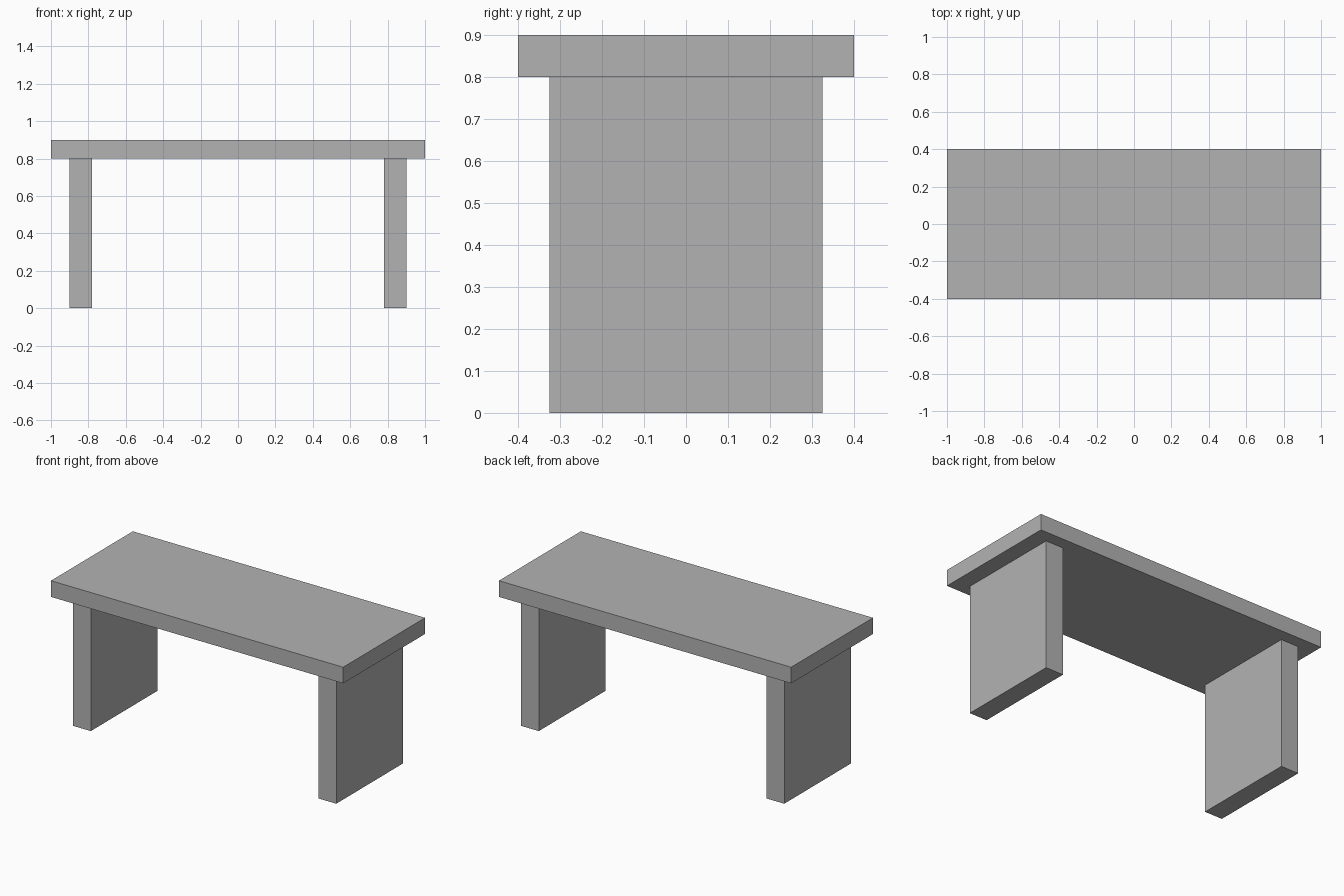
import bpy

# Remove the default cube
cube = bpy.data.objects.get("Cube")
if cube:
    bpy.data.objects.remove(cube, do_unlink=True)

# Single plain grey material
GREY = (0.45, 0.45, 0.45, 1.0)
grey = bpy.data.materials.new("plain_grey")
grey.use_nodes = True
grey.diffuse_color = GREY
bsdf = next(n for n in grey.node_tree.nodes if n.type == 'BSDF_PRINCIPLED')
bsdf.inputs["Base Color"].default_value = GREY

# Main dimensions
HEIGHT = 0.90
SLAB = 0.10
LEG_HEIGHT = HEIGHT - SLAB


def box(name, size, centre):
    """Add a sharp-edged box with its size baked into the mesh."""
    bpy.ops.mesh.primitive_cube_add(size=1, location=centre)
    obj = bpy.context.object
    obj.name = obj.data.name = name
    obj.scale = size
    bpy.ops.object.transform_apply(location=False, rotation=False, scale=True)
    obj.data.materials.append(grey)
    return obj


# Bench top
box("bench_top", (2.0, 0.80, SLAB), (0, 0, HEIGHT - SLAB / 2))

# Slab legs, mirrored left and right
for side, sign in (("left", 1), ("right", -1)):
    box(f"{side}_leg", (0.12, 0.65, LEG_HEIGHT), (sign * 0.84, 0, LEG_HEIGHT / 2))
